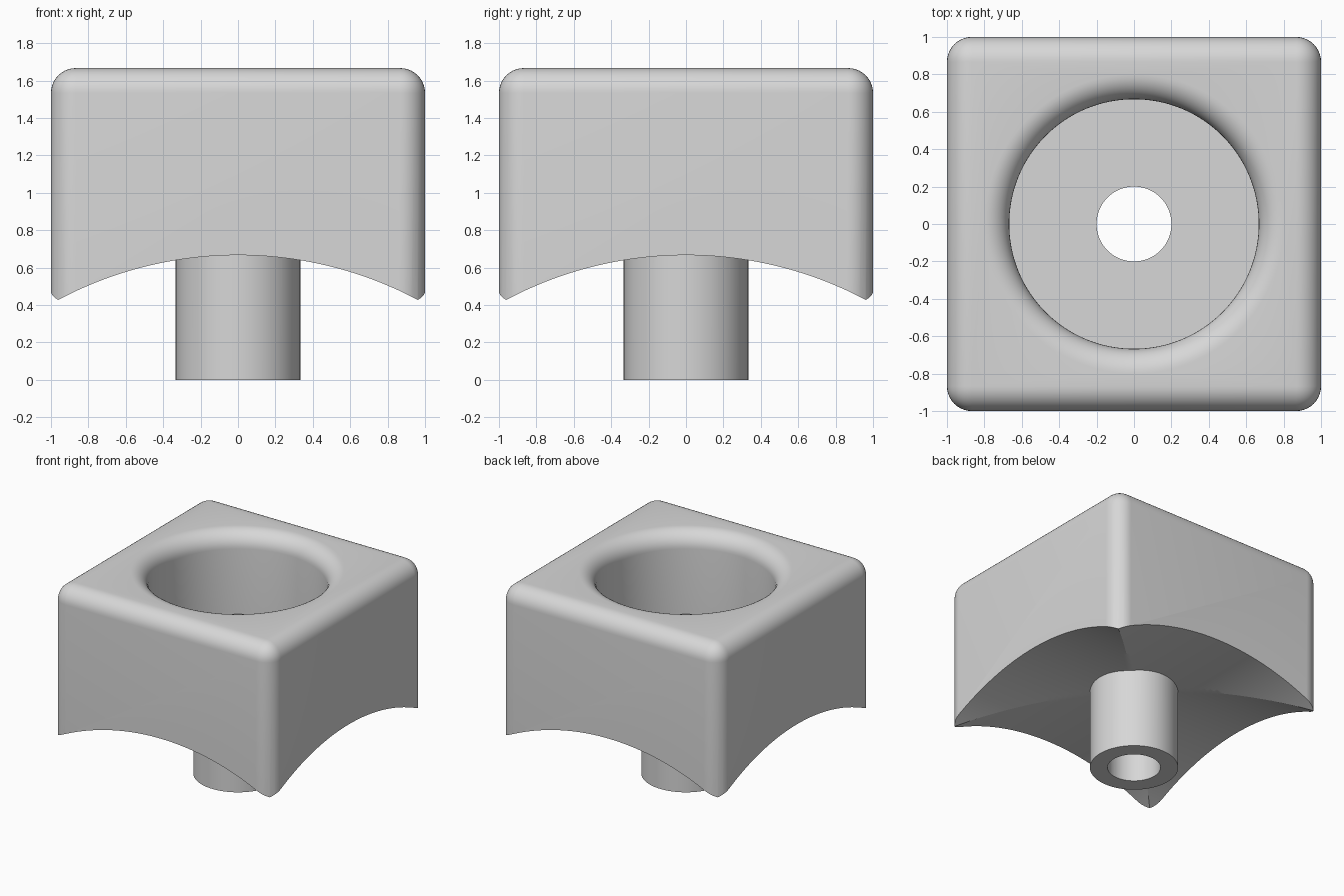
import bpy, bmesh, math

old = bpy.data.objects.get("Cube")
if old:
    bpy.data.objects.remove(old, do_unlink=True)

FILLET = 0.133
TOP, FLOOR, ARCH = 1.667, 1.0, 0.667
SCOOP_R = 2.05

grey = bpy.data.materials.new("light_grey")
grey.use_nodes = True
colour = (0.68, 0.68, 0.68, 1)
grey.diffuse_color = colour
grey.node_tree.nodes["Principled BSDF"].inputs["Base Color"].default_value = colour


def add_object(name, bm):
    bmesh.ops.recalc_face_normals(bm, faces=bm.faces[:])
    mesh = bpy.data.meshes.new(name)
    bm.to_mesh(mesh)
    bm.free()
    mesh.materials.append(grey)
    obj = bpy.data.objects.new(name, mesh)
    bpy.context.collection.objects.link(obj)
    return obj


def lathe(name, profile, steps=128):
    """Closed solid turned about z; the profile starts and ends on the axis."""
    bm = bmesh.new()
    verts = [bm.verts.new((r, 0, z)) for r, z in profile]
    edges = [bm.edges.new(pair) for pair in zip(verts, verts[1:])]
    bmesh.ops.spin(bm, geom=verts + edges, cent=(0, 0, 0), axis=(0, 0, 1),
                   angle=math.tau, steps=steps, use_duplicate=False)
    bmesh.ops.remove_doubles(bm, verts=bm.verts[:], dist=1e-4)
    return add_object(name, bm)


def crossed_scoop(name):
    """Solid whose top is two crossing arches meeting along the diagonals."""
    bm = bmesh.new()
    bmesh.ops.create_grid(bm, x_segments=64, y_segments=64, size=1.1)
    for side in (1, -1):
        bmesh.ops.bisect_plane(bm, geom=bm.verts[:] + bm.edges[:] + bm.faces[:],
                               dist=1e-5, plane_co=(0, 0, 0), plane_no=(1, side, 0))
    raised = bmesh.ops.extrude_face_region(bm, geom=bm.faces[:])["geom"]
    for v in raised:
        if isinstance(v, bmesh.types.BMVert):
            near = min(abs(v.co.x), abs(v.co.y))
            v.co.z = ARCH - SCOOP_R + math.sqrt(SCOOP_R ** 2 - near ** 2)
    bmesh.ops.holes_fill(bm, edges=bm.edges[:])
    return add_object(name, bm)


def combine(target, tool, operation):
    mod = target.modifiers.new(tool.name, "BOOLEAN")
    mod.object, mod.operation, mod.solver = tool, operation, "EXACT"
    bpy.context.view_layer.objects.active = target
    bpy.ops.object.modifier_apply(modifier=mod.name)
    bpy.data.objects.remove(tool, do_unlink=True)


# Block with rounded top and upright edges
bm = bmesh.new()
bmesh.ops.create_cube(bm, size=2)
for v in bm.verts:
    v.co.z = TOP if v.co.z > 0 else 0.2
rounded = [e for e in bm.edges if max(v.co.z for v in e.verts) > 1]
bmesh.ops.bevel(bm, geom=rounded, offset=FILLET, segments=10, profile=0.5,
                affect="EDGES", clamp_overlap=True)
body = add_object("socket_block_with_stem", bm)

# Underside arched in both directions
combine(body, crossed_scoop("crossed_scoop"), "DIFFERENCE")

# Round stem
combine(body, lathe("stem", [(0, 0), (0.333, 0), (0.333, 0.85), (0, 0.85)]), "UNION")

# Socket with a rounded lip, and the narrow bore through the stem
lip = []
for i in range(11):
    a = math.pi / 2 * i / 10
    lip.append((0.667 + FILLET * (1 - math.cos(a)),
                TOP - FILLET * (1 - math.sin(a))))
cut = [(0, -0.2), (0.2, -0.2), (0.2, FLOOR), (0.667, FLOOR)] + lip
cut += [(lip[-1][0], TOP + 0.2), (0, TOP + 0.2)]
combine(body, lathe("socket_and_bore", cut), "DIFFERENCE")

# Smooth curves, crisp edges
bpy.ops.object.select_all(action="DESELECT")
body.select_set(True)
bpy.context.view_layer.objects.active = body
bpy.ops.object.shade_smooth_by_angle(angle=math.radians(18))
